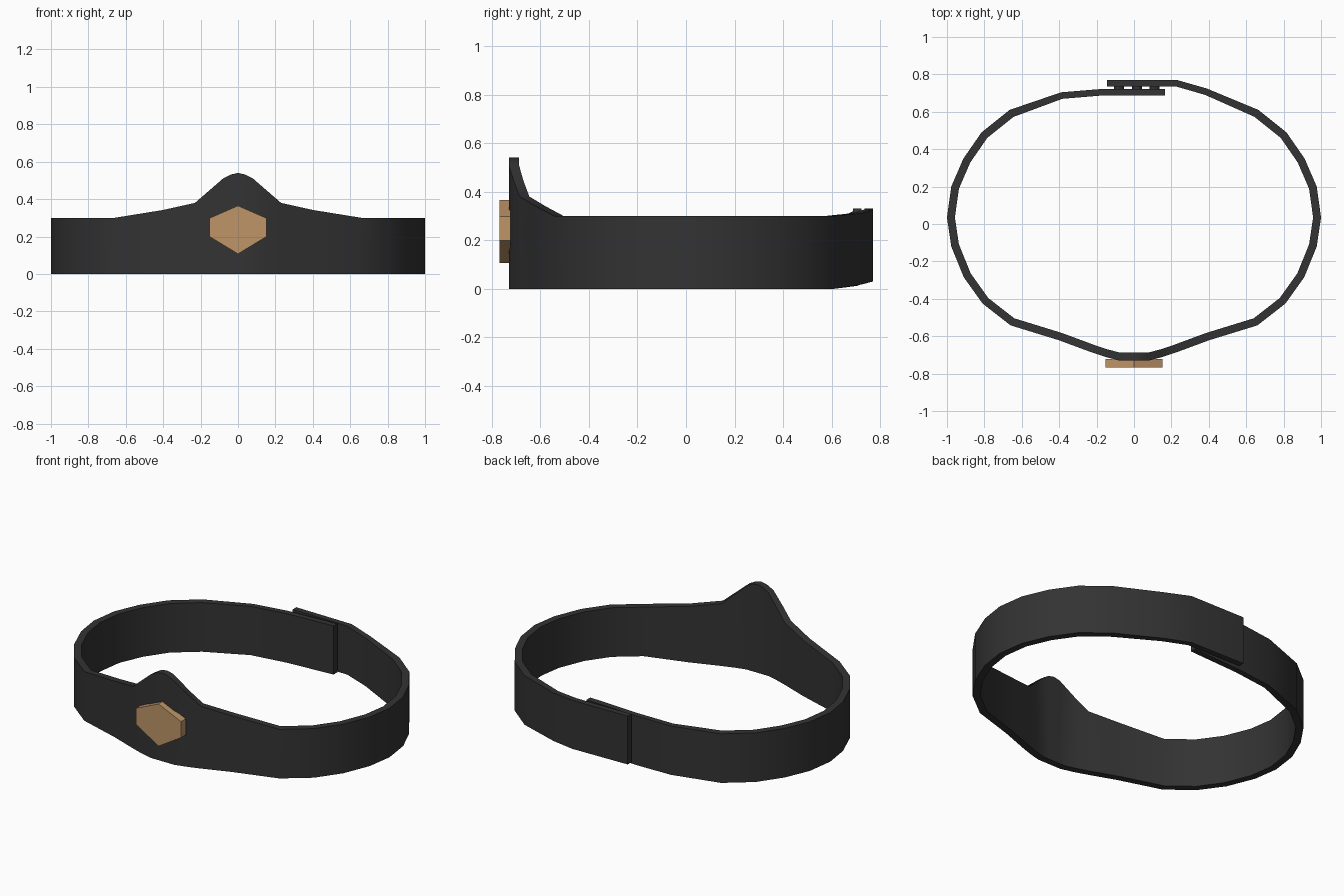
import bpy, bmesh, math
from mathutils import Vector

if "Cube" in bpy.data.objects:
    bpy.data.objects.remove(bpy.data.objects["Cube"])


def material(name, rgb):
    m = bpy.data.materials.new(name)
    m.diffuse_color = (*rgb, 1)
    m.use_nodes = True
    m.node_tree.nodes["Principled BSDF"].inputs["Base Color"].default_value = m.diffuse_color
    return m


DARK = material("dark_rubber", (0.033, 0.033, 0.033))
TAN = material("tan_face", (0.52, 0.30, 0.14))


def finish(name, bm, mat, smooth=False):
    bmesh.ops.recalc_face_normals(bm, faces=bm.faces)
    me = bpy.data.meshes.new(name)
    bm.to_mesh(me)
    bm.free()
    me.materials.append(mat)
    ob = bpy.data.objects.new(name, me)
    bpy.context.collection.objects.link(ob)
    if smooth:
        bpy.ops.object.select_all(action='DESELECT')
        ob.select_set(True)
        bpy.context.view_layer.objects.active = ob
        bpy.ops.object.shade_smooth_by_angle(angle=math.radians(30))
    return ob


# Outer outline of one half, front to back: x, y, bottom z, top z
HALF = [(0.04, -0.73, 0, 0.531), (0.08, -0.73, 0, 0.51), (0.155, -0.71, 0, 0.445),
        (0.23, -0.685, 0, 0.38), (0.40, -0.622, 0, 0.342), (0.66, -0.542, 0, 0.3),
        (0.81, -0.425, 0, 0.3), (0.91, -0.285, 0, 0.3), (0.977, -0.12, 0, 0.3),
        (1.0, 0.035, 0, 0.3), (0.977, 0.20, 0, 0.3), (0.912, 0.35, 0, 0.3),
        (0.815, 0.49, 0, 0.3), (0.665, 0.61, 0, 0.3)]
# Outer strap end (right) and inner strap end (left)
RIGHT_END = [(0.39, 0.724, 0.018, 0.312), (0.23, 0.77, 0.03, 0.327), (-0.145, 0.77, 0.035, 0.33)]
LEFT_END = [(-0.39, 0.704, 0.012, 0.31), (-0.16, 0.723, 0.02, 0.32), (0.165, 0.723, 0.033, 0.33)]

stations = (list(reversed(HALF + RIGHT_END)) + [(0, -0.73, 0, 0.54)]
            + [(-x, y, a, b) for x, y, a, b in HALF] + LEFT_END)

# Band: rectangular section swept along the open outline
bm = bmesh.new()
rings = []
pts = [Vector((s[0], s[1])) for s in stations]
for i, (x, y, z0, z1) in enumerate(stations):
    d_in = (pts[i] - pts[max(i - 1, 0)]).normalized()
    d_out = (pts[min(i + 1, len(pts) - 1)] - pts[i]).normalized()
    d = (d_in + d_out).normalized()
    n = Vector((d.y, -d.x))           # path runs clockwise, so this points inward
    t = 0.035 if y > 0.69 else 0.042
    q = pts[i] + n * t / max(0.8, d.dot(d_in if i else d_out))
    rings.append([bm.verts.new(c) for c in
                  ((x, y, z0), (x, y, z1), (q.x, q.y, z1), (q.x, q.y, z0))])
for a, b in zip(rings, rings[1:]):
    for k in range(4):
        bm.faces.new((a[k], a[(k + 1) % 4], b[(k + 1) % 4], b[k]))
bm.faces.new(rings[0])
bm.faces.new(rings[-1])
finish("wrist_band", bm, DARK, True)

# Hexagonal face plate on the front
bm = bmesh.new()
outline = [(0, 0.365), (0.153, 0.298), (0.153, 0.2), (0, 0.107), (-0.153, 0.2), (-0.153, 0.298)]
f = bm.faces.new([bm.verts.new((x, -0.768, z)) for x, z in outline])
ext = bmesh.ops.extrude_face_region(bm, geom=[f])
bmesh.ops.translate(bm, vec=(0, 0.045, 0),
                    verts=[v for v in ext["geom"] if isinstance(v, bmesh.types.BMVert)])
if not f.is_valid or len(bm.faces) < 8:
    bm.faces.new([v for v in f.verts])
finish("hexagon_plate", bm, TAN)

# Snap studs between the overlapping strap ends
for i, x in enumerate((-0.08, 0.015, 0.11)):
    bm = bmesh.new()
    bmesh.ops.create_cone(bm, cap_ends=True, segments=12, radius1=0.027, radius2=0.027, depth=0.024)
    for v in bm.verts:
        v.co = Vector((v.co.x + x, 0.729 + v.co.z, 0.18 + v.co.y))
    finish(f"snap_stud_{i + 1}", bm, DARK, True)
